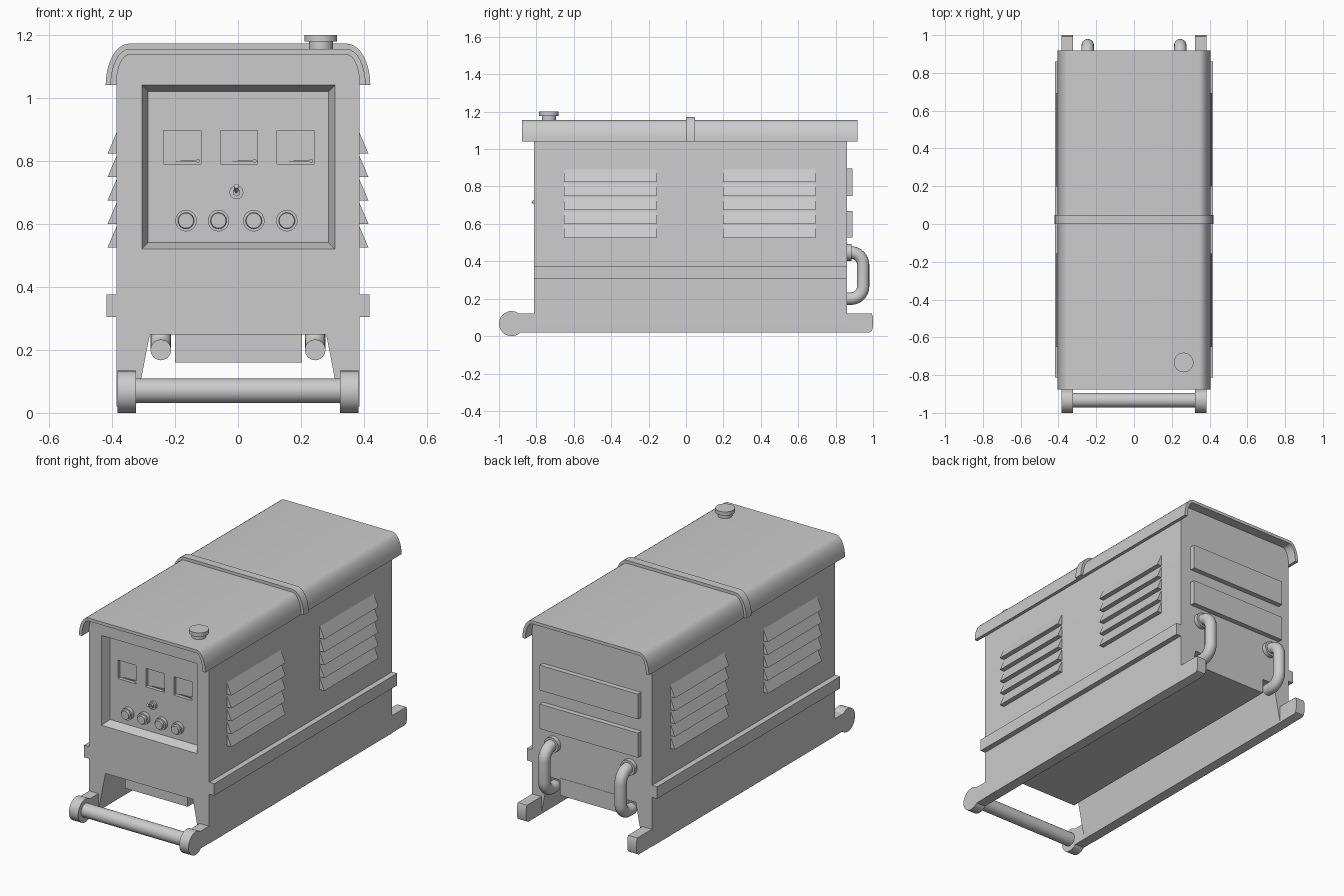
import bpy, bmesh, math
from mathutils import Vector, Matrix

if "Cube" in bpy.data.objects:
    bpy.data.objects.remove(bpy.data.objects["Cube"])


def finish(name, bm, smooth=False):
    bmesh.ops.recalc_face_normals(bm, faces=bm.faces[:])
    me = bpy.data.meshes.new(name)
    bm.to_mesh(me)
    bm.free()
    ob = bpy.data.objects.new(name, me)
    bpy.context.collection.objects.link(ob)
    if smooth:
        shade(ob)
    return ob


def select(ob):
    bpy.ops.object.select_all(action='DESELECT')
    ob.select_set(True)
    bpy.context.view_layer.objects.active = ob


def shade(ob):
    select(ob)
    bpy.ops.object.shade_smooth_by_angle(angle=math.radians(32))


def prism(name, pts, axis, a, b, smooth=False):
    """Extrude a 2D profile (u, z) along x or y from a to b."""
    bm = bmesh.new()
    put = (lambda u, v, d: (d, u, v)) if axis == 'x' else (lambda u, v, d: (u, d, v))
    lo = [bm.verts.new(put(u, v, a)) for u, v in pts]
    hi = [bm.verts.new(put(u, v, b)) for u, v in pts]
    bm.faces.new(lo)
    bm.faces.new(hi[::-1])
    n = len(pts)
    for i in range(n):
        bm.faces.new((lo[i], lo[(i + 1) % n], hi[(i + 1) % n], hi[i]))
    return finish(name, bm, smooth)


def box(name, x0, x1, y0, y1, z0, z1):
    return prism(name, [(x0, z0), (x1, z0), (x1, z1), (x0, z1)], 'y', y0, y1)


def cyl(name, start, end, r1, r2=None, n=32):
    s, e = Vector(start), Vector(end)
    bm = bmesh.new()
    rot = (e - s).to_track_quat('Z', 'Y').to_matrix().to_4x4()
    bmesh.ops.create_cone(bm, cap_ends=True, segments=n, radius1=r1,
                          radius2=r1 if r2 is None else r2, depth=(e - s).length,
                          matrix=Matrix.Translation((s + e) / 2) @ rot)
    return finish(name, bm, True)


def arch(cx, cz, rx, rz, n=8):
    """Rounded top corner on the right, then mirrored to the left."""
    right = [(cx + rx * math.cos(t * math.pi / 2 / n), cz + rz * math.sin(t * math.pi / 2 / n))
             for t in range(n + 1)]
    return right + [(-x, z) for x, z in reversed(right)]


def cut(ob, cutter):
    m = ob.modifiers.new('cut', 'BOOLEAN')
    m.operation, m.solver, m.object = 'DIFFERENCE', 'EXACT', cutter
    select(ob)
    bpy.ops.object.modifier_apply(modifier=m.name)
    bpy.data.objects.remove(cutter)


FRONT, BACK, PANEL = -0.813, 0.86, -0.763

# housing with side walls reaching down to the skids
legs = [(-0.385, 0.02), (-0.325, 0.02), (-0.28, 0.248), (0.28, 0.248), (0.325, 0.02), (0.385, 0.02)]
body = prism('housing', legs + arch(0.335, 1.088, 0.05, 0.05), 'y', FRONT, BACK)

# bevelled control panel recess
bm = bmesh.new()
rings = []
for y, g in ((FRONT - 0.05, -0.02), (PANEL, 0.02)):
    rings.append([bm.verts.new((x, y, z)) for x, z in (
        (-0.305 + g, 0.52 + g), (0.308 - g, 0.52 + g), (0.308 - g, 1.04 - g), (-0.305 + g, 1.04 - g))])
bm.faces.new(rings[0])
bm.faces.new(rings[1][::-1])
for i in range(4):
    j = (i + 1) % 4
    bm.faces.new((rings[0][i], rings[0][j], rings[1][j], rings[1][i]))
cut(body, finish('recess_cutter', bm))

# gauge windows and needles
for i, x in enumerate((-0.177, 0.003, 0.182)):
    cut(body, box('gauge_cutter', x - 0.059, x + 0.059, PANEL - 0.02, PANEL + 0.02, 0.79, 0.897))
    prism(f'gauge_needle_{i}', [(x - 0.03, 0.799), (x + 0.05, 0.796), (x + 0.05, 0.803)], 'y',
          PANEL + 0.008, PANEL + 0.012)
    cyl(f'gauge_pivot_{i}', (x + 0.05, PANEL + 0.021, 0.8), (x + 0.05, PANEL + 0.004, 0.8), 0.006, n=12)
shade(body)

# knobs and toggle switch
for i, x in enumerate((-0.165, -0.062, 0.05, 0.155)):
    cyl(f'knob_base_{i}', (x, PANEL + 0.005, 0.61), (x, PANEL - 0.022, 0.61), 0.034)
    cyl(f'knob_cap_{i}', (x, PANEL - 0.02, 0.61), (x, PANEL - 0.036, 0.61), 0.026, 0.024)
cyl('toggle_collar', (-0.005, PANEL + 0.005, 0.7), (-0.005, PANEL - 0.014, 0.7), 0.022)
cyl('toggle_nut', (-0.005, PANEL - 0.01, 0.7), (-0.005, PANEL - 0.028, 0.7), 0.013, n=6)
cyl('toggle_lever', (-0.005, PANEL - 0.02, 0.7), (-0.005, -0.822, 0.72), 0.005, 0.008, n=12)

# curved lid shell, its centre strap and the filler cap
outer = arch(0.345, 1.04, 0.06, 0.115)
prism('lid', outer + arch(0.345, 1.04, 0.041, 0.097)[::-1], 'y', -0.877, 0.918, True)
prism('lid_strap', arch(0.345, 1.04, 0.075, 0.132) + arch(0.345, 1.04, 0.058, 0.113)[::-1],
      'y', 0.0, 0.048, True)
cyl('filler_neck', (0.263, -0.733, 1.14), (0.263, -0.733, 1.18), 0.038)
cyl('filler_cap', (0.263, -0.733, 1.178), (0.263, -0.733, 1.2), 0.052)

# skid profile with round front end
skid = [(-0.933 + 0.067 * math.cos(math.radians(a)), 0.067 + 0.067 * math.sin(math.radians(a)))
        for a in [52 + 263 * k / 28 for k in range(29)]]
skid += [(0.98, 0.02), (0.993, 0.027), (1.0, 0.05), (1.0, 0.1), (0.993, 0.12)]

for s, side in ((-1, 'left'), (1, 'right')):
    prism(f'skid_{side}', skid, 'x', s * 0.324, s * 0.383, True)
    # side rub rail
    lo, hi = sorted((s * 0.38, s * 0.417))
    box(f'side_rail_{side}', lo, hi, FRONT, BACK, 0.305, 0.375)
    # louvre banks
    for b, (y0, y1) in enumerate(((-0.652, -0.157), (0.198, 0.693))):
        for k in range(5):
            z = 0.525 + 0.0745 * k
            prism(f'louvre_{side}_{b}_{k}', [(s * 0.38, z), (s * 0.414, z), (s * 0.385, z + 0.068),
                                             (s * 0.38, z + 0.068)], 'y', y0, y1)
    # rear pipe with mounting flange
    x, r = s * 0.245, 0.065
    path = [(x, 0.85, 0.447)]
    for cz, a0 in ((0.447 - r, 90), (0.2 + r, 0)):
        for k in range(9):
            a = math.radians(a0 - 90 * k / 8)
            path.append((x, 0.947 - r + r * math.cos(a), cz + r * math.sin(a)))
    path.append((x, 0.845, 0.2))
    cu = bpy.data.curves.new('pipe', 'CURVE')
    cu.dimensions, cu.bevel_depth, cu.bevel_resolution, cu.use_fill_caps = '3D', 0.033, 6, True
    sp = cu.splines.new('POLY')
    sp.points.add(len(path) - 1)
    for p, co in zip(sp.points, path):
        p.co = (*co, 1)
    pipe = bpy.data.objects.new(f'rear_pipe_{side}', cu)
    bpy.context.collection.objects.link(pipe)
    select(pipe)
    bpy.ops.object.convert(target='MESH')
    shade(bpy.context.object)
    cyl(f'pipe_flange_{side}', (x, 0.855, 0.447), (x, 0.885, 0.447), 0.045)

# front roller bar, belly pan, rear plates
cyl('front_bar', (-0.33, -0.933, 0.07), (0.33, -0.933, 0.07), 0.039)
box('belly_pan', -0.2, 0.203, -0.75, 0.862, 0.16, 0.26)
box('rear_plate_upper', -0.315, 0.315, 0.85, 0.89, 0.75, 0.895)
box('rear_plate_lower', -0.315, 0.315, 0.85, 0.89, 0.527, 0.67)
